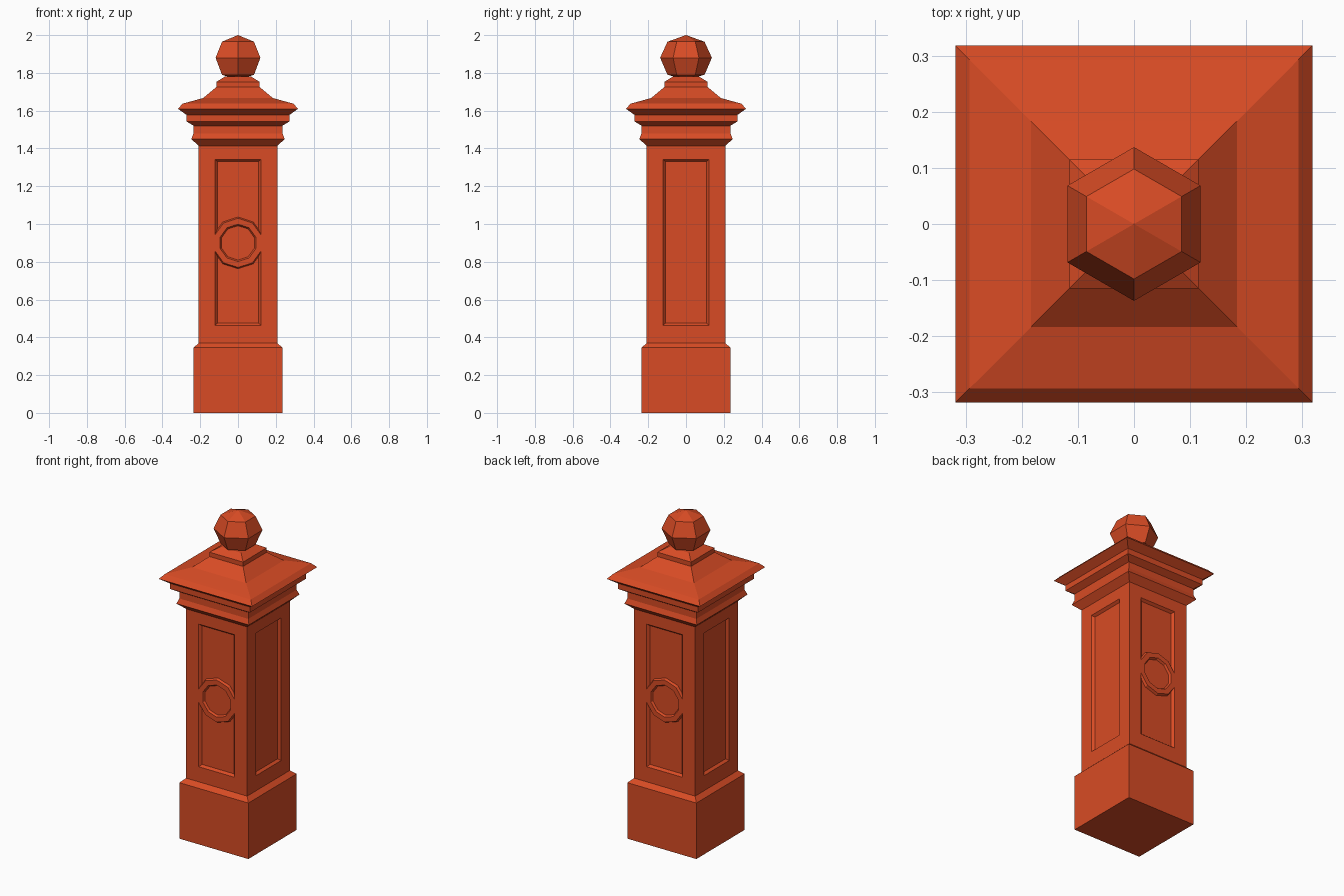
import bpy
import math
from mathutils import Matrix, Vector

cube = bpy.data.objects.get("Cube")
if cube:
    bpy.data.objects.remove(cube, do_unlink=True)

paint = bpy.data.materials.new("brick_orange")
paint.use_nodes = True
color = (0.69, 0.071, 0.018, 1)
paint.diffuse_color = color
bsdf = next(n for n in paint.node_tree.nodes if n.type == 'BSDF_PRINCIPLED')
bsdf.inputs["Base Color"].default_value = color


def skin(name, loops, bottom=False, top=False, matrix=Matrix()):
    """Join equal-sized loops of points with quads, optionally capping the ends."""
    n = len(loops[0])
    faces = []
    for r in range(len(loops) - 1):
        for i in range(n):
            j = (i + 1) % n
            faces.append((r * n + i, r * n + j, r * n + n + j, r * n + n + i))
    if bottom:
        faces.append(tuple(reversed(range(n))))
    if top:
        faces.append(tuple(range((len(loops) - 1) * n, len(loops) * n)))
    mesh = bpy.data.meshes.new(name)
    mesh.from_pydata([matrix @ Vector(p) for loop in loops for p in loop], [], faces)
    mesh.materials.append(paint)
    obj = bpy.data.objects.new(name, mesh)
    bpy.context.collection.objects.link(obj)
    return obj


def polygon(n, radius, z, start):
    angles = [start + math.tau * i / n for i in range(n)]
    return [(radius * math.cos(a), radius * math.sin(a), z) for a in angles]


def square(half, z):
    return polygon(4, half * math.sqrt(2), z, math.pi / 4)


def rectangle(half, low, high, out):
    return [(-half, low, out), (half, low, out), (half, high, out), (-half, high, out)]


SHAFT = 0.208
LOW, HIGH = 0.37, 1.413
DEPTH = 0.015

# Plinth with a sloped shoulder
skin("plinth", [square(0.235, 0), square(0.235, 0.345), square(SHAFT, LOW)], bottom=True)

# Stepped cornice and sloping cap
cap_profile = [(SHAFT, HIGH), (0.247, 1.45), (0.235, 1.48), (0.235, 1.52),
               (0.272, 1.543), (0.272, 1.577), (0.318, 1.61), (0.293, 1.637),
               (0.275, 1.642), (0.184, 1.667), (0.115, 1.725), (0.115, 1.752),
               (0.07, 1.78)]
skin("cornice_and_cap", [square(h, z) for h, z in cap_profile], top=True)

# Faceted ball finial
ball_profile = [(0.04, 1.775), (0.098, 1.79), (0.137, 1.88), (0.098, 1.965), (0.0005, 2.0)]
skin("ball_finial", [polygon(6, r, z, math.pi / 2) for r, z in ball_profile],
     bottom=True, top=True)

# Four shaft sides with recessed panels; round medallions on front and back
upright = Matrix.Rotation(math.pi / 2, 4, 'X')
for k, side in enumerate(["front", "left", "back", "right"]):
    turn = Matrix.Rotation(k * math.pi / 2, 4, 'Z') @ upright
    skin(side + "_shaft_panel",
         [rectangle(SHAFT, LOW, HIGH, SHAFT),
          rectangle(0.122, 0.463, 1.342, SHAFT),
          rectangle(0.109, 0.475, 1.33, SHAFT - DEPTH)], top=True, matrix=turn)
    if side in ("front", "back"):
        ring = [(0.137, SHAFT - DEPTH), (0.13, SHAFT), (0.099, SHAFT), (0.091, SHAFT - 0.012)]
        skin(side + "_medallion", [polygon(10, r, w, math.pi / 2) for r, w in ring],
             top=True, matrix=turn @ Matrix.Translation((0, 0.9, 0)))
